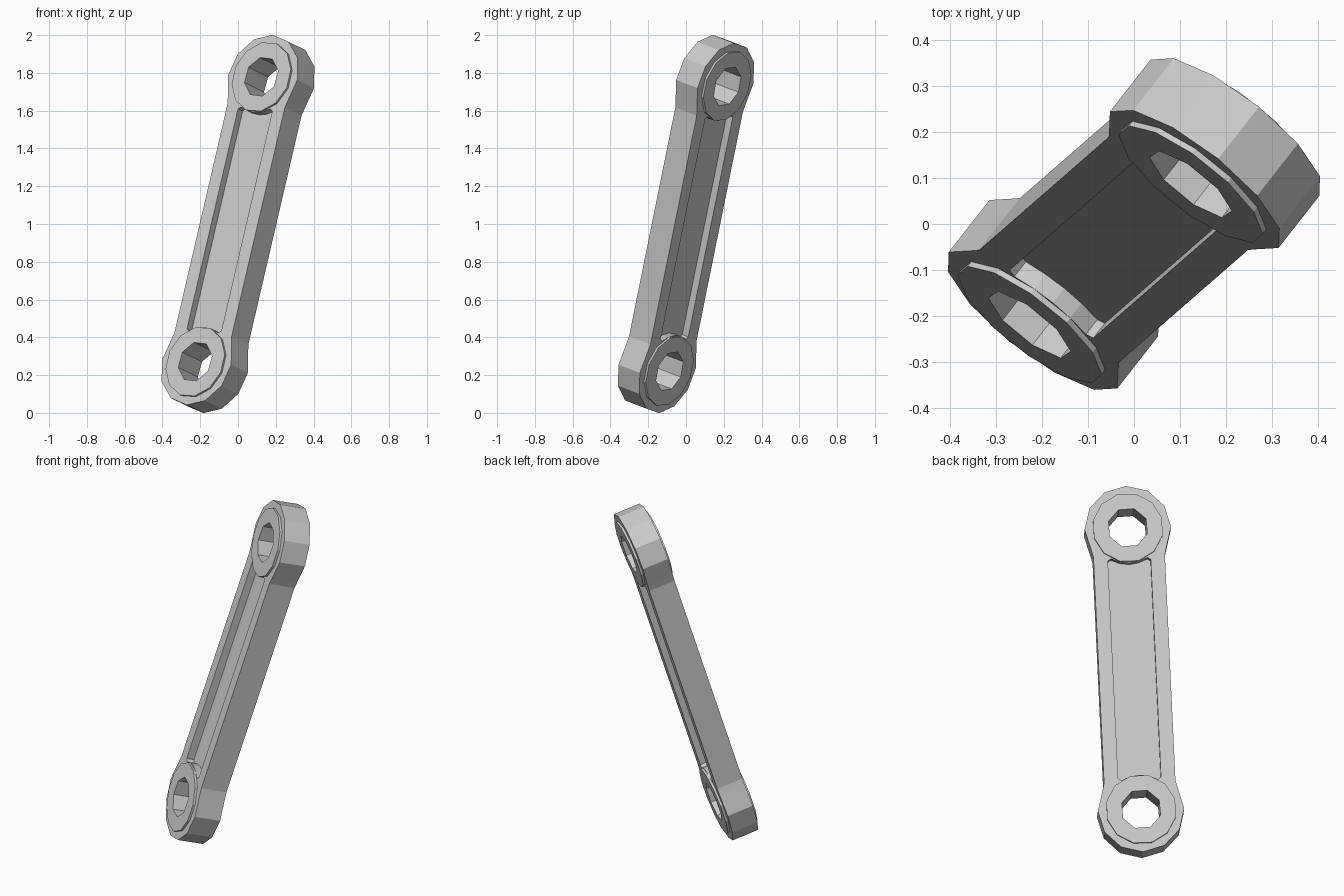
import bpy, bmesh, math
from mathutils import Vector, Matrix

if "Cube" in bpy.data.objects:
    bpy.data.objects.remove(bpy.data.objects["Cube"])

# Tilted frame of the link: length axis, face normal, width axis
axis = Vector((0.35, 0.305, 1.507)).normalized()
face = Vector((-0.592, -0.757, 0.29))
face = (face - axis * face.dot(axis)).normalized()
side = axis.cross(face)
FRAME = Matrix.Translation((0, 0, 1)) @ Matrix((side, axis, face)).transposed().to_4x4()

L = 0.789          # half distance between eye centres
T = 0.075          # half thickness
BOSS = 0.088       # half thickness over the bosses
DEPTH = 0.042      # recess depth

steel = bpy.data.materials.new("light_grey_metal")
steel.diffuse_color = (0.6, 0.6, 0.6, 1)
steel.use_nodes = True
steel.node_tree.nodes["Principled BSDF"].inputs["Base Color"].default_value = steel.diffuse_color


def prism(name, outline, z0, z1):
    """Extrude a flat outline between two heights in the link frame."""
    bm = bmesh.new()
    f = bm.faces.new([bm.verts.new((x, y, z0)) for x, y in outline])
    ext = bmesh.ops.extrude_face_region(bm, geom=[f])
    bmesh.ops.translate(bm, vec=(0, 0, z1 - z0),
                        verts=[v for v in ext["geom"] if isinstance(v, bmesh.types.BMVert)])
    bmesh.ops.recalc_face_normals(bm, faces=bm.faces)
    me = bpy.data.meshes.new(name)
    bm.to_mesh(me)
    bm.free()
    me.materials.append(steel)
    ob = bpy.data.objects.new(name, me)
    bpy.context.collection.objects.link(ob)
    ob.matrix_world = FRAME
    return ob


def circle(r, n, cy, start=0.0):
    return [(r * math.cos(start + math.tau * i / n), cy + r * math.sin(start + math.tau * i / n))
            for i in range(n)]


def turned(points):
    """Half outline plus the same half turned by 180 degrees."""
    return points + [(-x, -y) for x, y in points]


def cut(ob, cutters):
    bpy.context.view_layer.objects.active = ob
    for c in cutters:
        m = ob.modifiers.new("cut", "BOOLEAN")
        m.operation, m.solver, m.object = "DIFFERENCE", "EXACT", c
        bpy.ops.object.modifier_apply(modifier=m.name)


# Link body: two faceted eyes joined by a straight shank
eye = [(0.236 * math.cos(math.radians(a)), L + 0.236 * math.sin(math.radians(a)))
       for a in range(-30, 211, 30)]
body = prism("link_body", turned([(0.195, L - 0.156)] + eye + [(-0.195, L - 0.156)]), -T, T)

# Long recess on each face, its ends hugging the bosses
end = [(0.117, L - 0.18), (0.1, L - 0.168), (0.05, L - 0.188), (0, L - 0.195),
       (-0.05, L - 0.188), (-0.1, L - 0.168), (-0.117, L - 0.18)]
recesses = [prism("recess_cutter", turned(end), s * (T - DEPTH), s * (T + 0.05)) for s in (1, -1)]

# Bores through both eyes
bores = [prism("bore_cutter", circle(0.111, 8, s * L, math.pi / 9), -0.3, 0.3) for s in (1, -1)]
cut(body, recesses + bores)

# Raised boss ring on each face of each eye
for s, bore, end_name in ((1, bores[0], "upper"), (-1, bores[1], "lower")):
    for d, face_name in ((1, "front"), (-1, "back")):
        boss = prism(f"{end_name}_{face_name}_boss",
                     circle(0.194, 12, s * L, math.pi / 12), d * (T - 0.005), d * BOSS)
        cut(boss, [bore])

for c in recesses + bores:
    bpy.data.objects.remove(c)
